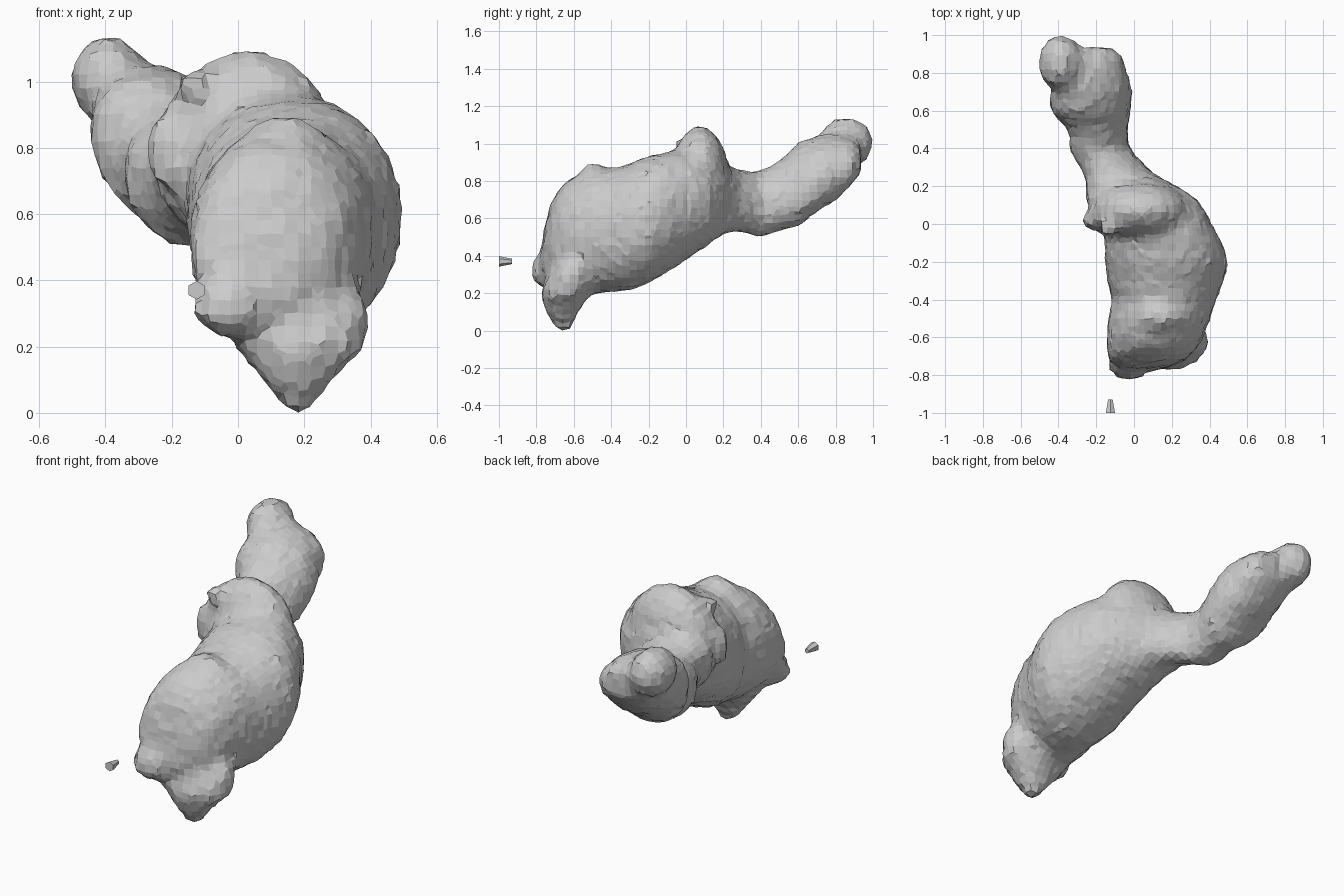
import bpy, bmesh, math, random
from mathutils import Vector, Matrix

random.seed(4)
N = 28


def loft(bm, sections, axis, power=2.2, lean=0.0):
    """Skin rounded sections: (position, u_min, u_max, v_min, v_max)."""
    def wave(x):
        return math.copysign(abs(x) ** (2 / power), x)
    rings = []
    for p, u0, u1, v0, v1 in sections:
        ring = []
        for i in range(N):
            t = 2 * math.pi * i / N
            u = (u0 + u1) / 2 + (u1 - u0) / 2 * wave(math.cos(t))
            v = (v0 + v1) / 2 + (v1 - v0) / 2 * wave(math.sin(t + lean))
            ring.append(bm.verts.new((u, p, v) if axis == 'y' else (u, v, p)))
        rings.append(ring)
    faces = []
    for a, b in zip(rings, rings[1:]):
        for i in range(N):
            j = (i + 1) % N
            faces.append(bm.faces.new((a[i], a[j], b[j], b[i])))
    faces += [bm.faces.new(rings[0]), bm.faces.new(rings[-1])]
    bmesh.ops.recalc_face_normals(bm, faces=faces)


def lump(bm, centre, radii):
    m = Matrix.Translation(centre) @ Matrix.Diagonal((*radii, 1))
    bmesh.ops.create_icosphere(bm, subdivisions=3, radius=1, matrix=m)


def make(name, bm):
    me = bpy.data.meshes.new(name)
    bm.to_mesh(me)
    bm.free()
    ob = bpy.data.objects.new(name, me)
    bpy.context.collection.objects.link(ob)
    return ob


bm = bmesh.new()
# Bulky main body, sliced from front to back
loft(bm, [
    (-0.775, -0.06, 0.10, 0.30, 0.42), (-0.75, -0.11, 0.20, 0.26, 0.56),
    (-0.715, -0.13, 0.27, 0.25, 0.69), (-0.66, -0.14, 0.33, 0.23, 0.78),
    (-0.58, -0.14, 0.37, 0.21, 0.83), (-0.50, -0.13, 0.40, 0.20, 0.86),
    (-0.40, -0.11, 0.43, 0.21, 0.86), (-0.30, -0.14, 0.475, 0.22, 0.89),
    (-0.20, -0.15, 0.495, 0.26, 0.93), (-0.10, -0.15, 0.465, 0.32, 0.95),
    (-0.03, -0.16, 0.42, 0.36, 0.97), (0.04, -0.17, 0.39, 0.41, 0.96),
    (0.12, -0.18, 0.34, 0.46, 0.94), (0.19, -0.20, 0.24, 0.52, 0.91),
    (0.24, -0.20, 0.14, 0.55, 0.87)], 'y', 2.15)

# Narrow neck widening into the rear lobe
loft(bm, [
    (0.10, -0.25, 0.20, 0.50, 0.90), (0.22, -0.25, 0.16, 0.53, 0.88),
    (0.30, -0.28, 0.06, 0.53, 0.85), (0.40, -0.34, -0.03, 0.50, 0.85),
    (0.50, -0.34, -0.04, 0.54, 0.90), (0.60, -0.44, -0.02, 0.56, 1.00),
    (0.70, -0.44, -0.01, 0.64, 1.04), (0.80, -0.43, -0.04, 0.70, 1.05),
    (0.88, -0.40, -0.06, 0.78, 1.03), (0.93, -0.34, -0.12, 0.84, 0.99)],
     'y', 2.1, lean=-0.25)

# Hump on the back, side bumps, rear tip bulb, chin, brow and heel bumps
lump(bm, (0.03, 0.075, 0.82), (0.26, 0.15, 0.27))
lump(bm, (-0.19, 0.02, 0.79), (0.085, 0.055, 0.13))
lump(bm, (-0.13, -0.01, 0.99), (0.05, 0.05, 0.05))
lump(bm, (-0.39, 0.855, 1.005), (0.11, 0.145, 0.13))
lump(bm, (-0.025, -0.74, 0.32), (0.11, 0.085, 0.09))
lump(bm, (0.14, -0.49, 0.84), (0.10, 0.07, 0.05))
lump(bm, (0.33, -0.62, 0.27), (0.065, 0.07, 0.11))

# Pointed foot
loft(bm, [
    (0.005, 0.16, 0.20, -0.675, -0.625), (0.10, 0.08, 0.28, -0.745, -0.575),
    (0.19, 0.00, 0.37, -0.77, -0.53), (0.27, -0.03, 0.38, -0.75, -0.49),
    (0.38, 0.00, 0.36, -0.70, -0.46)], 'z')

body = make("lumpy_body", bm)

# Fuse everything into one coarse, faceted skin
fuse = body.modifiers.new("fuse", 'REMESH')
fuse.mode = 'VOXEL'
fuse.voxel_size = 0.04
fuse.use_smooth_shade = False
bpy.context.view_layer.objects.active = body
body.select_set(True)
bpy.ops.object.modifier_apply(modifier="fuse")

# Undo the shrinkage, add slight roughness and settle on the ground
verts = body.data.vertices
moves = [v.normal * 0.004 + Vector([random.uniform(-0.004, 0.004) for _ in range(3)])
         for v in verts]
for v, m in zip(verts, moves):
    v.co += m
low = min(v.co.z for v in verts)
for v in verts:
    if v.co.z < 0.1:
        v.co.z -= low * (1 - v.co.z / 0.1)

# Loose chip floating in front
bm = bmesh.new()
bmesh.ops.create_cone(bm, cap_ends=True, segments=6, radius1=0.028, radius2=0.014,
                      depth=0.07,
                      matrix=Matrix.Translation((-0.125, -0.965, 0.37))
                      @ Matrix.Rotation(-math.pi / 2, 4, 'X'))
make("loose_chip", bm)
